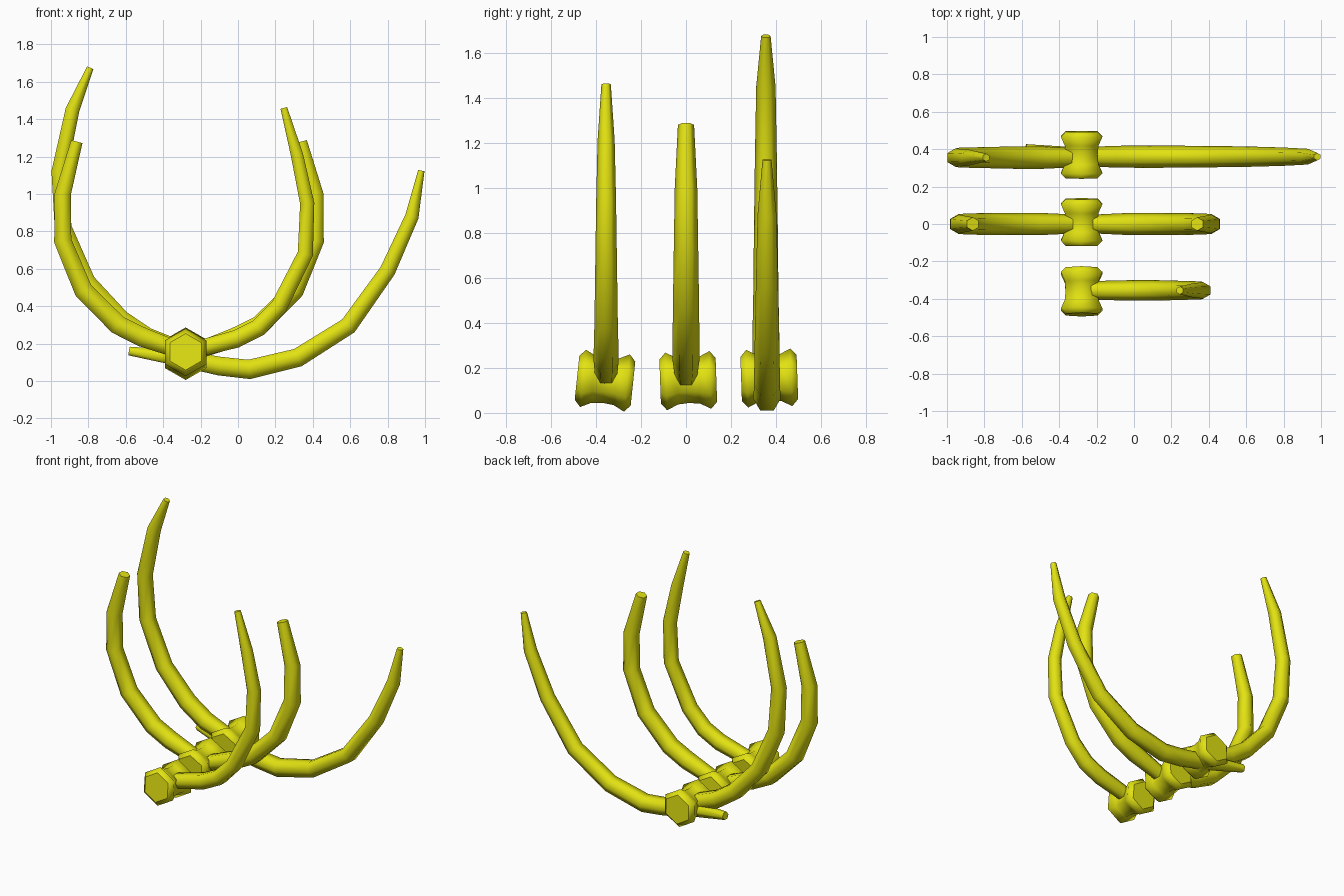
import bpy, bmesh, math
from mathutils import Vector, Matrix

if "Cube" in bpy.data.objects:
    bpy.data.objects.remove(bpy.data.objects["Cube"])

bone = bpy.data.materials.new("yellow_bone")
bone.diffuse_color = (0.76, 0.76, 0.006, 1)
bone.use_nodes = True
bone.node_tree.nodes["Principled BSDF"].inputs["Base Color"].default_value = bone.diffuse_color
SIDES = 6


def loft(name, rings):
    """Skin a list of point rings and cap both ends."""
    bm = bmesh.new()
    loops = [[bm.verts.new(p) for p in ring] for ring in rings]
    for a, b in zip(loops, loops[1:]):
        for i in range(SIDES):
            j = (i + 1) % SIDES
            bm.faces.new((a[i], a[j], b[j], b[i]))
    bm.faces.new(loops[0])
    bm.faces.new(loops[-1])
    bmesh.ops.recalc_face_normals(bm, faces=bm.faces)
    for f in bm.faces:
        f.smooth = len(f.verts) == 4
    for e in bm.edges:
        e.smooth = all(f.smooth for f in e.link_faces)
    me = bpy.data.meshes.new(name)
    bm.to_mesh(me)
    bm.free()
    me.materials.append(bone)
    ob = bpy.data.objects.new(name, me)
    bpy.context.collection.objects.link(ob)
    return ob


def rib(name, y, path, y_start=0.0):
    """Six-sided tapering tube; path points are (x, z, radius)."""
    pts = [Vector((x, y, z)) for x, z, r in path]
    pts[0].y += y_start
    rings = []
    for i, p in enumerate(pts):
        t = (pts[min(i + 1, len(pts) - 1)] - pts[max(i - 1, 0)]).normalized()
        n = t.cross(Vector((0, 1, 0))).normalized()
        b = n.cross(t)
        r = path[i][2]
        rings.append([p + r * (math.cos(a) * b + math.sin(a) * n)
                      for a in (math.tau * k / SIDES for k in range(SIDES))])
    return loft(name, rings)


def vertebra(name, y, z, tilt):
    """Waisted hexagonal spool lying along y."""
    profile = [(-.125, .098), (-.098, .128), (-.05, .104), (0, .099),
               (.05, .104), (.098, .128), (.125, .098)]
    rings = [[(r * math.sin(math.tau * k / SIDES), v, r * math.cos(math.tau * k / SIDES))
              for k in range(SIDES)] for v, r in profile]
    ob = loft(name, rings)
    ob.data.transform(Matrix.Translation((-.28, y, z)) @ Matrix.Rotation(math.radians(tilt), 4, 'X'))


# Spine
vertebra("front_vertebra", -.36, .143, -6)
vertebra("middle_vertebra", .01, .143, 2)
vertebra("back_vertebra", .37, .155, 2)

# Front rib, right side only
rib("front_right_rib", -.355, [
    (-.22, .17, .05), (-.01, .225, .055), (.11, .285, .055), (.22, .40, .052),
    (.36, .68, .048), (.37, .95, .044), (.315, 1.21, .038), (.245, 1.46, .021)])

# Middle pair, mirrored about the spine
half = [(.04, .16, .05), (.25, .235, .06), (.38, .30, .06), (.565, .485, .058),
        (.675, .75, .054), (.675, 1.0, .05), (.60, 1.28, .036)]
for side, s in (("right", 1), ("left", -1)):
    rib("middle_%s_rib" % side, 0, [(-.262 + s * x, z, r) for x, z, r in half])

# Back ribs, left tall and right splayed outwards
rib("back_left_rib", .355, [
    (-.28, .16, .05), (-.49, .235, .06), (-.63, .33, .06), (-.81, .53, .056),
    (-.935, .82, .053), (-.955, 1.12, .049), (-.885, 1.45, .043), (-.79, 1.675, .021)])
rib("back_right_rib", .36, [
    (-.58, .16, .027), (-.30, .12, .05), (-.10, .08, .058), (.06, .062, .06),
    (.32, .125, .058), (.59, .295, .055), (.80, .59, .049), (.93, .88, .042),
    (.98, 1.125, .02)], .04)
